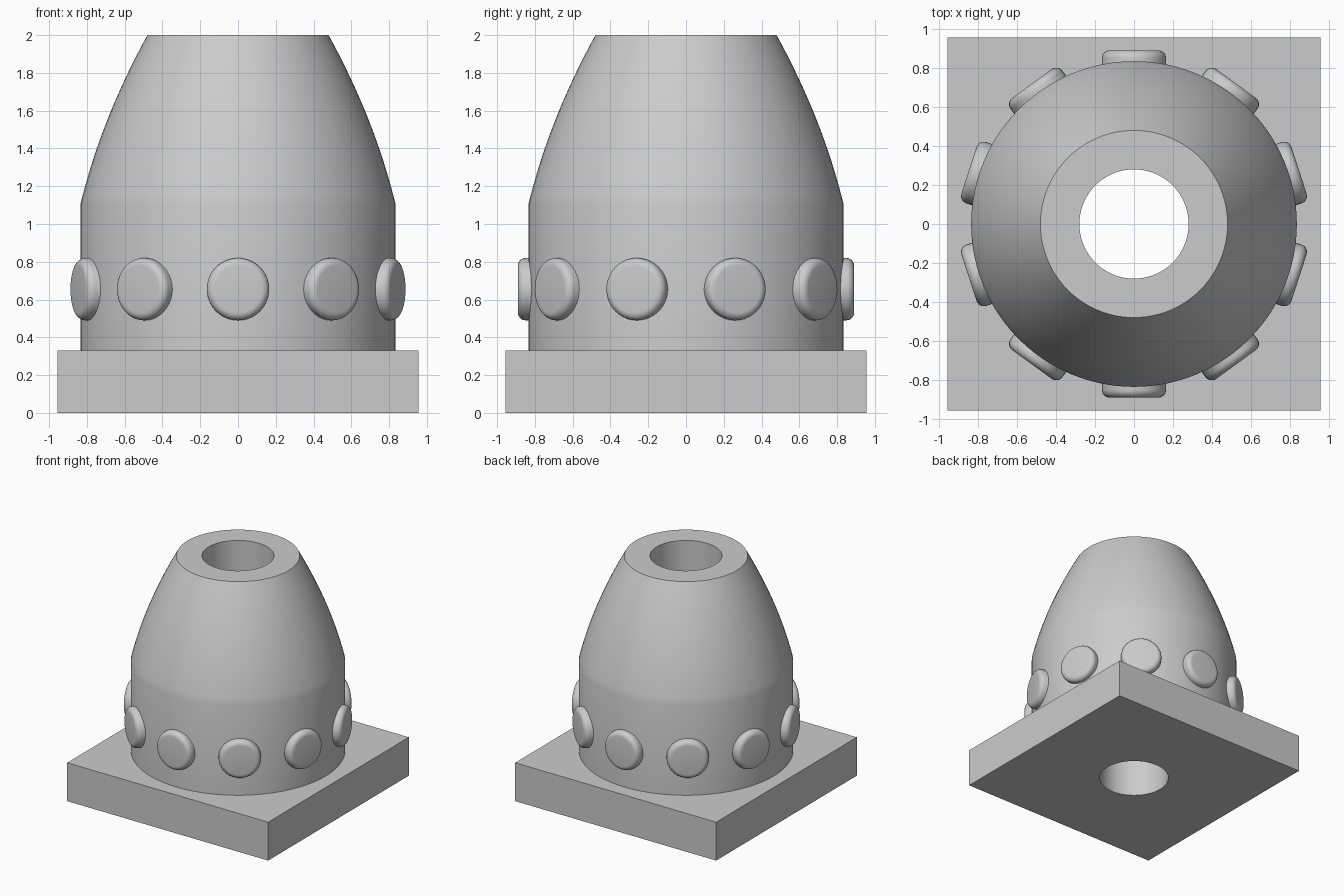
import bpy
import bmesh
from math import pi, cos, sin
from mathutils import Matrix

cube = bpy.data.objects.get("Cube")
if cube:
    bpy.data.objects.remove(cube, do_unlink=True)

BASE_HALF, BASE_TOP = 0.955, 0.33
BODY_R, SHOULDER_Z, TOP_Z = 0.835, 1.1, 2.0
BORE_R = 0.28
SEGMENTS = 96

grey = bpy.data.materials.new("plain grey")
grey.use_nodes = True
colour = (0.6, 0.6, 0.6, 1)
grey.diffuse_color = colour
grey.node_tree.nodes["Principled BSDF"].inputs["Base Color"].default_value = colour


def add_object(name, bm):
    bmesh.ops.recalc_face_normals(bm, faces=bm.faces)
    mesh = bpy.data.meshes.new(name)
    bm.to_mesh(mesh)
    bm.free()
    mesh.materials.append(grey)
    obj = bpy.data.objects.new(name, mesh)
    bpy.context.collection.objects.link(obj)
    return obj


def smooth(obj):
    bpy.ops.object.select_all(action='DESELECT')
    obj.select_set(True)
    bpy.context.view_layer.objects.active = obj
    bpy.ops.object.shade_smooth_by_angle(angle=pi / 6)


def lathe(bm, profile, segments, closed=False):
    """Revolve (radius, height) points about z; cap the ends if not closed."""
    rings = [[bm.verts.new((r * cos(2 * pi * i / segments),
                            r * sin(2 * pi * i / segments), z))
              for i in range(segments)] for r, z in profile]
    pairs = list(zip(rings, rings[1:]))
    if closed:
        pairs.append((rings[-1], rings[0]))
    for a, b in pairs:
        for i in range(segments):
            j = (i + 1) % segments
            bm.faces.new((a[i], a[j], b[j], b[i]))
    if not closed:
        bm.faces.new(rings[0])
        bm.faces.new(rings[-1])
    return [v for ring in rings for v in ring]


# Square base with a round bore
bm = bmesh.new()
bmesh.ops.create_cube(bm, size=1)
bmesh.ops.scale(bm, verts=bm.verts, vec=(2 * BASE_HALF, 2 * BASE_HALF, BASE_TOP))
bmesh.ops.translate(bm, verts=bm.verts, vec=(0, 0, BASE_TOP / 2))
base = add_object("square_base", bm)

bm = bmesh.new()
lathe(bm, [(BORE_R, -0.5), (BORE_R, 1)], SEGMENTS)
cutter = add_object("bore_cutter", bm)
cutter.hide_render = True
cutter.hide_viewport = True
cutter.display_type = 'WIRE'
bore = base.modifiers.new("Bore", 'BOOLEAN')
bore.operation = 'DIFFERENCE'
bore.solver = 'EXACT'
bore.object = cutter
# Apply the cut and drop the cutter
cut_mesh = bpy.data.meshes.new_from_object(
    base.evaluated_get(bpy.context.evaluated_depsgraph_get()))
base.modifiers.clear()
base.data = cut_mesh
bpy.data.objects.remove(cutter, do_unlink=True)
smooth(base)

# Hollow body: straight wall, then a bulging taper to a flat rim
profile = [(BORE_R, BASE_TOP), (BODY_R, BASE_TOP)]
STEPS = 16
for k in range(STEPS + 1):
    t = (TOP_Z - SHOULDER_Z) * k / STEPS
    profile.append((BODY_R - 0.24 * t - 0.172 * t * t, SHOULDER_Z + t))
profile.append((BORE_R, TOP_Z))
bm = bmesh.new()
lathe(bm, profile, SEGMENTS, closed=True)
smooth(add_object("tapered_body", bm))

# Ring of ten round studs with rounded outer edges
STUD_R, FILLET, STUD_FACE, STUD_Z = 0.165, 0.04, 0.89, 0.655
stud_profile = [(STUD_R, 0.75)]
for k in range(7):
    a = pi / 2 * k / 6
    stud_profile.append((STUD_R - FILLET + FILLET * cos(a),
                         STUD_FACE - FILLET + FILLET * sin(a)))
bm = bmesh.new()
for n in range(10):
    verts = lathe(bm, stud_profile, 40)
    place = (Matrix.Translation((0, 0, STUD_Z))
             @ Matrix.Rotation(2 * pi * n / 10, 4, 'Z')
             @ Matrix.Rotation(pi / 2, 4, 'X'))
    bmesh.ops.transform(bm, matrix=place, verts=verts)
smooth(add_object("wall_studs", bm))
